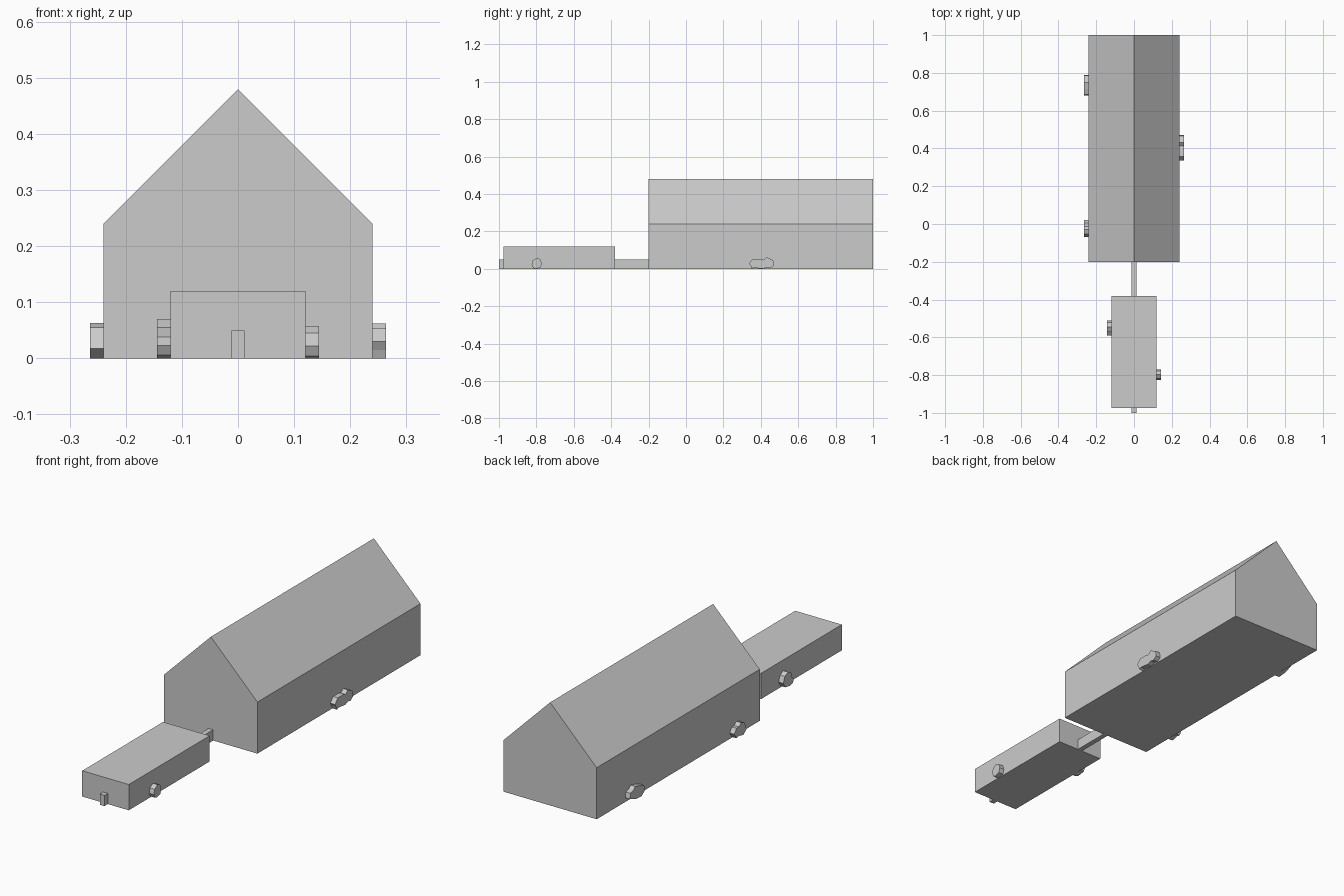
import bpy
import bmesh

cube = bpy.data.objects.get("Cube")
if cube:
    bpy.data.objects.remove(cube, do_unlink=True)

grey = bpy.data.materials.new("plain_grey")
grey.use_nodes = True
COLOUR = (0.6, 0.6, 0.6, 1)
grey.diffuse_color = COLOUR
grey.node_tree.nodes["Principled BSDF"].inputs["Base Color"].default_value = COLOUR


def prism(name, outline, start, end, place):
    """Extrude a closed outline from start to end; place maps (u, v, depth) to xyz."""
    bm = bmesh.new()
    rings = [[bm.verts.new(place(u, v, d)) for u, v in outline] for d in (start, end)]
    bm.faces.new(rings[0])
    bm.faces.new(rings[1])
    n = len(outline)
    for i in range(n):
        j = (i + 1) % n
        bm.faces.new((rings[0][i], rings[0][j], rings[1][j], rings[1][i]))
    bmesh.ops.recalc_face_normals(bm, faces=bm.faces)
    mesh = bpy.data.meshes.new(name)
    bm.to_mesh(mesh)
    bm.free()
    mesh.materials.append(grey)
    obj = bpy.data.objects.new(name, mesh)
    bpy.context.collection.objects.link(obj)


def along_y(x, z, y):
    return (x, y, z)


def along_x(y, z, x):
    return (x, y, z)


def block(name, half_width, height, y0, y1):
    w = half_width
    prism(name, [(-w, 0), (w, 0), (w, height), (-w, height)], y0, y1, along_y)


# Gabled main hall
prism("main_hall", [(-0.24, 0), (0.24, 0), (0.24, 0.24), (0, 0.48), (-0.24, 0.24)],
      -0.2, 1.0, along_y)

# Low front building, link corridor and entrance post
block("front_building", 0.12, 0.12, -0.975, -0.38)
block("link_corridor", 0.012, 0.05, -0.38, -0.2)
block("entrance_post", 0.012, 0.05, -1.0, -0.975)

# Lumpy shrubs against the side walls, as outlines of (y offset, z)
double_shrub = [(-0.05, 0), (-0.04, 0.006), (0.012, 0), (0.03, 0.008), (0.05, 0.004),
                (0.068, 0.018), (0.064, 0.045), (0.03, 0.062), (0.012, 0.048),
                (-0.005, 0.053), (-0.045, 0.053), (-0.065, 0.03), (-0.056, 0.015)]
round_shrub = [(-0.005, 0), (0.02, 0.006), (0.027, 0.028), (0.02, 0.05),
               (0, 0.058), (-0.021, 0.045), (-0.027, 0.022), (-0.018, 0.004)]
long_shrub = [(-0.03, 0), (0.015, 0.004), (0.035, 0.012), (0.055, 0.02), (0.05, 0.045),
              (0.03, 0.05), (0.015, 0.063), (-0.02, 0.055), (-0.05, 0.045), (-0.055, 0.018)]
notched_shrub = [(-0.02, 0), (0.012, 0.008), (0.03, 0.004), (0.045, 0.028), (0.03, 0.05),
                 (0.012, 0.05), (-0.005, 0.063), (-0.028, 0.055), (-0.045, 0.018)]
tall_shrub = [(-0.01, 0), (0.025, 0.006), (0.04, 0.03), (0.028, 0.058), (0.005, 0.07),
              (-0.022, 0.055), (-0.02, 0.038), (-0.04, 0.023), (-0.03, 0.006)]

for name, outline, side, wall, y in (
        ("left_hall_shrub", double_shrub, 1, 0.24, 0.402),
        ("left_front_shrub", round_shrub, 1, 0.12, -0.798),
        ("right_rear_hall_shrub", long_shrub, -1, 0.24, 0.735),
        ("right_front_hall_shrub", notched_shrub, -1, 0.24, -0.024),
        ("right_front_shrub", tall_shrub, -1, 0.12, -0.55)):
    prism(name, [(y + u, v) for u, v in outline],
          side * wall, side * (wall + 0.024), along_x)
